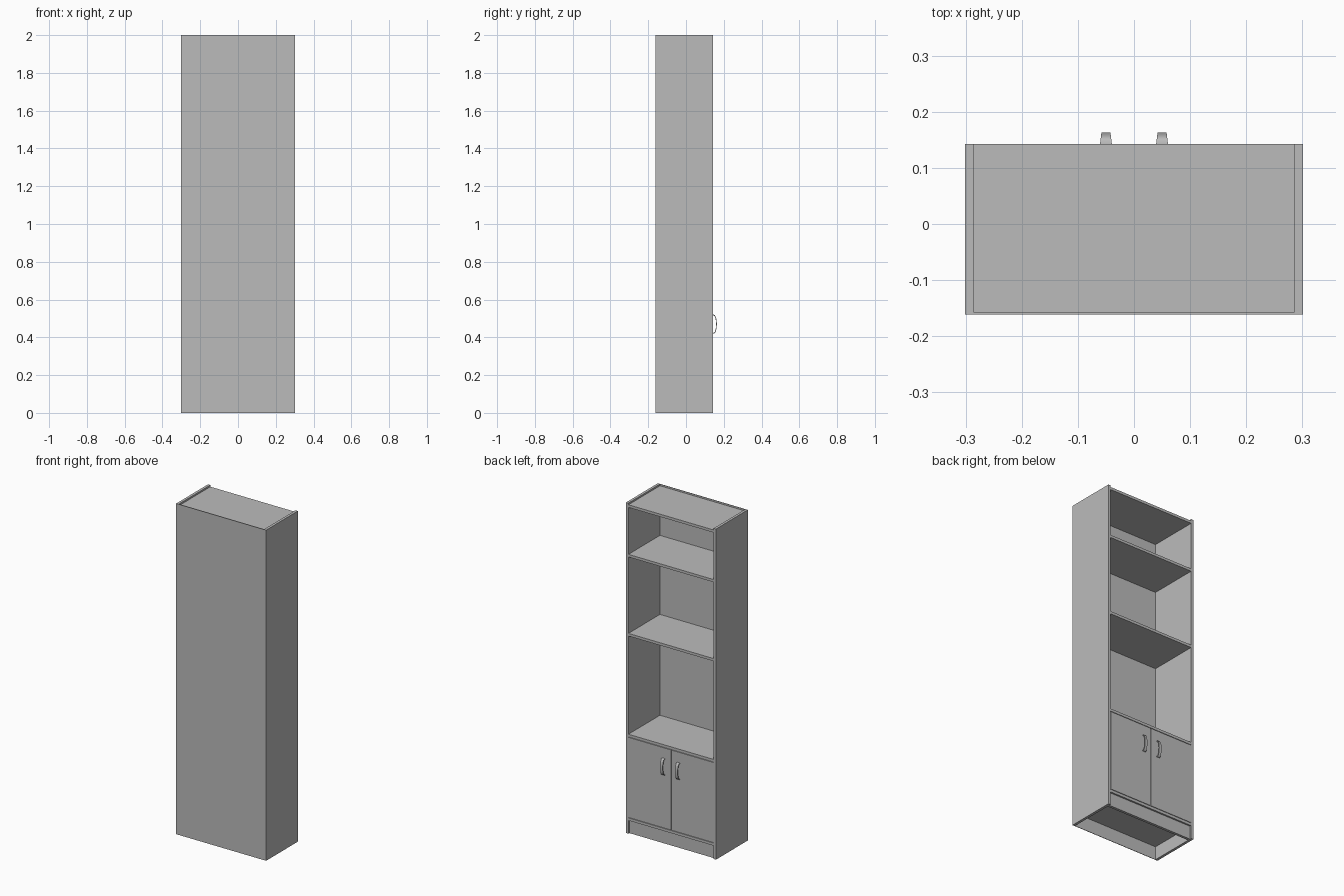
import bpy, bmesh, math

cube = bpy.data.objects.get("Cube")
if cube:
    bpy.data.objects.remove(cube, do_unlink=True)


def material(name, colour):
    mat = bpy.data.materials.new(name)
    mat.use_nodes = True
    mat.diffuse_color = colour
    mat.node_tree.nodes["Principled BSDF"].inputs["Base Color"].default_value = colour
    return mat


GREY = material("plain grey", (0.5, 0.5, 0.5, 1))


def add_object(name, bm):
    bmesh.ops.recalc_face_normals(bm, faces=bm.faces)
    mesh = bpy.data.meshes.new(name)
    bm.to_mesh(mesh)
    bm.free()
    mesh.materials.append(GREY)
    obj = bpy.data.objects.new(name, mesh)
    bpy.context.collection.objects.link(obj)
    return obj


def board(name, x, y, z):
    """Box spanning the (low, high) pairs x, y and z."""
    bm = bmesh.new()
    bmesh.ops.create_cube(bm, size=1)
    for v in bm.verts:
        v.co = [lo + (c + 0.5) * (hi - lo) for c, (lo, hi) in zip(v.co, (x, y, z))]
    return add_object(name, bm)


def bow_handle(name, x, y, z):
    """Thin bowed strip, narrowing toward the middle of its arc."""
    bm = bmesh.new()
    steps, thick, rows = 20, 0.004, []
    for i in range(steps + 1):
        a = math.pi * i / steps
        out = math.sin(a) ** 0.7 if 0 < i < steps else 0
        half = 0.0105 - 0.0025 * out
        row = []
        for side, inset in ((-1, 0), (1, 0), (1, thick), (-1, thick)):
            reach = (0.02 - inset) * out
            row.append(bm.verts.new((x + side * half, y + reach,
                                     z - (0.05 - inset) * math.cos(a))))
        rows.append(row)
    for r, s in zip(rows, rows[1:]):
        for k in range(4):
            n = (k + 1) % 4
            bm.faces.new((r[k], r[n], s[n], s[k]))
    bm.faces.new(rows[0])
    bm.faces.new(rows[-1])
    obj = add_object(name, bm)
    bpy.context.view_layer.objects.active = obj
    obj.select_set(True)
    bpy.ops.object.shade_smooth_by_angle(angle=math.radians(40))
    obj.select_set(False)


T = 0.016                      # board thickness
W, INNER = 0.301, 0.285        # outer and inner half width
BACK, OPEN = -0.161, 0.143     # closed back and open face
PANEL = BACK + 0.003
span = (-INNER, INNER)
depth = (PANEL, OPEN)

# Carcass
board("back_panel", (-W, W), (BACK, PANEL), (0, 2))
board("left_side", (INNER, W), depth, (0, 2))
board("right_side", (-W, -INNER), depth, (0, 2))
board("top_board", span, depth, (1.99 - T, 1.99))

# Shelves
for name, top in (("upper_shelf", 1.69), ("middle_shelf", 1.212),
                  ("cabinet_top", 0.602), ("cabinet_floor", 0.096)):
    board(name, span, depth, (top - T, top))

# Plinth
board("plinth", span, (OPEN - 0.01 - T, OPEN - 0.01), (0, 0.08))

# Doors and handles
for name, s in (("left", 1), ("right", -1)):
    x = sorted((s * 0.0015, s * (INNER - 0.0015)))
    board(name + "_door", x, (OPEN - T, OPEN), (0.099, 0.583))
    bow_handle(name + "_handle", s * 0.05, OPEN, 0.47)
